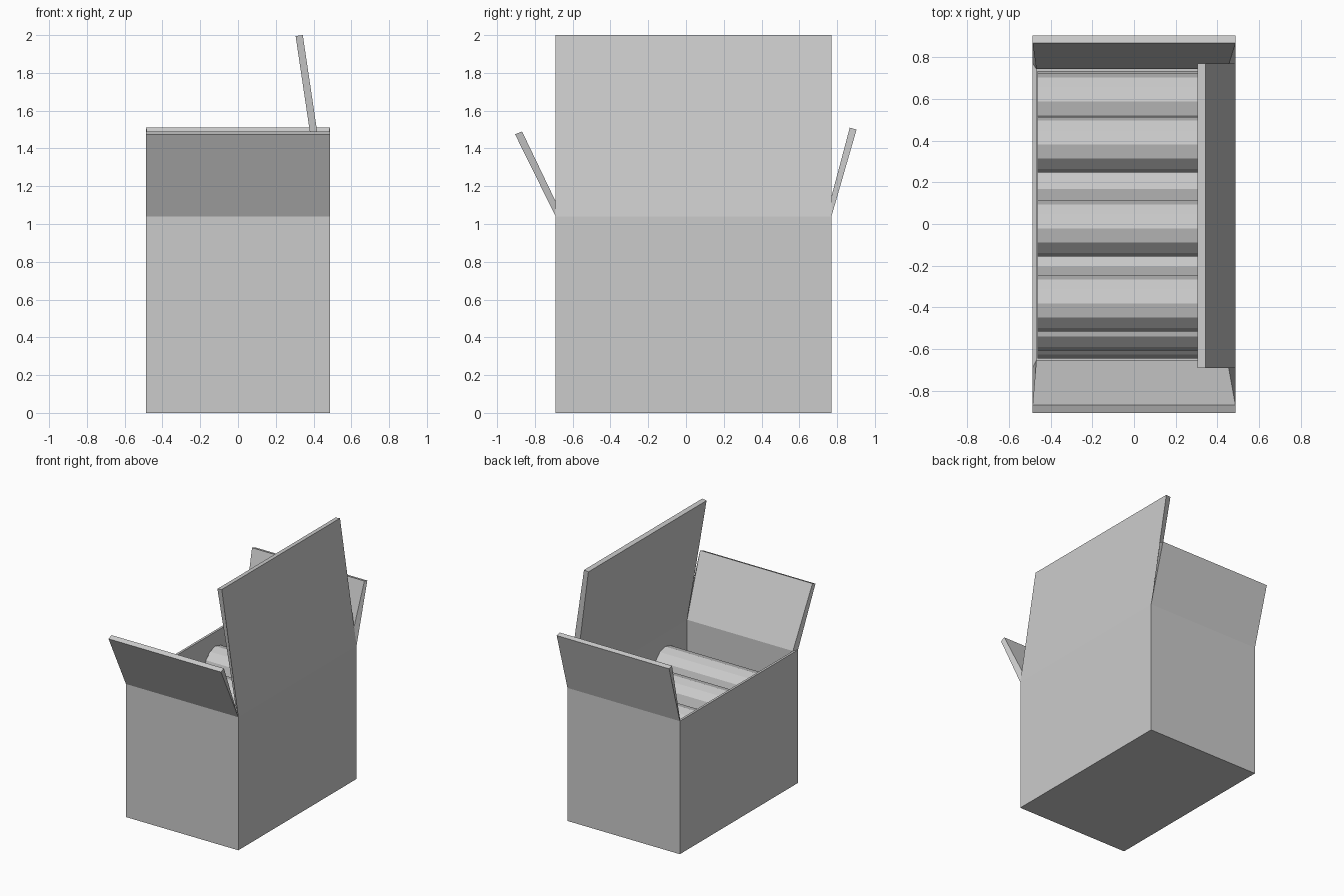
import bpy
import bmesh
from math import pi
from mathutils import Matrix

if "Cube" in bpy.data.objects:
    bpy.data.objects.remove(bpy.data.objects["Cube"])

# One plain grey for everything
grey = bpy.data.materials.new("light grey")
grey.use_nodes = True
grey.diffuse_color = (0.6, 0.6, 0.6, 1)
grey.node_tree.nodes["Principled BSDF"].inputs["Base Color"].default_value = (0.6, 0.6, 0.6, 1)

LEFT, RIGHT, FRONT, BACK, RIM = -0.486, 0.486, -0.69, 0.77, 1.04
IN_LEFT, IN_RIGHT, IN_FRONT, IN_BACK, FLOOR = -0.468, 0.447, -0.652, 0.742, 0.03


def finish(name, bm):
    bmesh.ops.recalc_face_normals(bm, faces=bm.faces)
    mesh = bpy.data.meshes.new(name)
    bm.to_mesh(mesh)
    bm.free()
    mesh.materials.append(grey)
    obj = bpy.data.objects.new(name, mesh)
    bpy.context.collection.objects.link(obj)
    return obj


def skin_rings(name, rings):
    """Join successive four-point rings and cap both ends."""
    bm = bmesh.new()
    loops = [[bm.verts.new(p) for p in ring] for ring in rings]
    for a, b in zip(loops, loops[1:]):
        for i in range(4):
            j = (i + 1) % 4
            bm.faces.new((a[i], a[j], b[j], b[i]))
    bm.faces.new(loops[0])
    bm.faces.new(loops[-1])
    return finish(name, bm)


def rect(x0, x1, y0, y1, z):
    return [(x0, y0, z), (x1, y0, z), (x1, y1, z), (x0, y1, z)]


# Open carton with thin walls
outer = (LEFT, RIGHT, FRONT, BACK)
inner = (IN_LEFT, IN_RIGHT, IN_FRONT, IN_BACK)
skin_rings("box_body", [rect(*outer, 0), rect(*outer, RIM),
                        rect(*inner, RIM), rect(*inner, FLOOR)])


# Flaps: the hinge edge follows the mitred rim, the free edge is full width
def end_flap(name, y_out, y_in, top_out, top_in):
    hinge = [(LEFT, y_out, RIM), (RIGHT, y_out, RIM),
             (IN_RIGHT, y_in, RIM), (IN_LEFT, y_in, RIM)]
    free = [(x, y, z) for x, (y, z) in zip((LEFT, RIGHT, RIGHT, LEFT),
                                           (top_out, top_out, top_in, top_in))]
    skin_rings(name, [hinge, free])


end_flap("front_flap", FRONT, IN_FRONT, (-0.905, 1.475), (-0.868, 1.49))
end_flap("back_flap", BACK, IN_BACK, (0.903, 1.5), (0.867, 1.51))
skin_rings("side_flap", [
    [(RIGHT, FRONT, RIM), (RIGHT, BACK, RIM), (IN_RIGHT, IN_BACK, RIM), (IN_RIGHT, IN_FRONT, RIM)],
    [(0.343, FRONT, 2), (0.343, BACK, 2), (0.305, BACK, 1.995), (0.305, FRONT, 1.995)]])

# Twelve-sided rods piled in staggered layers
RADIUS = 0.134
upper = (0.38, -0.022, -0.382)
lower = (0.587, 0.168, -0.203, -0.473)
bottom_layers = (0.6, 0.3, 0.0, -0.3, -0.51)
layers = ((0.8, upper), (0.61, lower), (0.39, upper), (0.17, bottom_layers))
for level, (z, row) in enumerate(layers):
    for number, y in enumerate(row):
        bm = bmesh.new()
        turn = Matrix.Translation(((IN_RIGHT - 0.462) / 2, y, z)) @ Matrix.Rotation(pi / 2, 4, "Y")
        bmesh.ops.create_cone(bm, cap_ends=True, segments=12, radius1=RADIUS,
                              radius2=RADIUS, depth=IN_RIGHT + 0.462, matrix=turn)
        finish(f"rod_{level + 1}_{number + 1}", bm)
